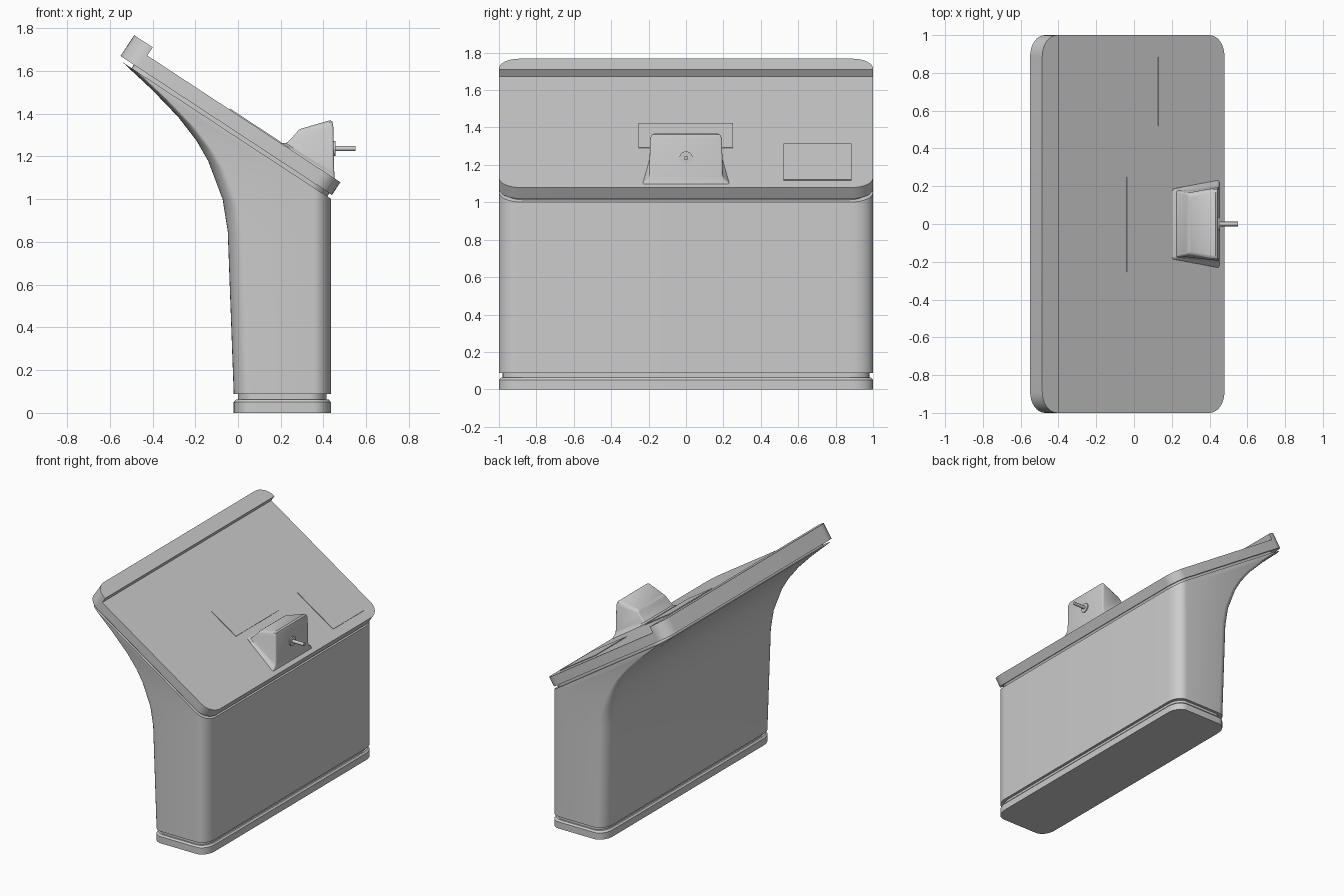
import bpy, bmesh, math
from mathutils import Matrix, Vector

if "Cube" in bpy.data.objects:
    bpy.data.objects.remove(bpy.data.objects["Cube"])

SLOPE = (1.02 - 1.67) / 0.99           # tilt of the desk top
N = Vector((-SLOPE, 0, 1)).normalized()  # its normal


def ring(xl, zl, xr, zr, wl=1.0, wr=None, rx=0.08, ry=0.11, square_right=False, seg=8):
    """Rounded rectangle in plan whose height runs evenly from zl (left) to zr (right)."""
    wr = wl if wr is None else wr
    pts = []
    for sx, sy, a0 in ((1, 1, 0), (-1, 1, 90), (-1, -1, 180), (1, -1, 270)):
        cx, w = (xr, wr) if sx > 0 else (xl, wl)
        if sx > 0 and square_right:
            pts.append((cx, sy * w))
            continue
        for i in range(seg + 1):
            a = math.radians(a0 + 90 * i / seg)
            pts.append((cx - sx * rx + rx * math.cos(a), sy * (w - ry) + ry * math.sin(a)))
    return [Vector((x, y, zl + (zr - zl) * (x - xl) / (xr - xl))) for x, y in pts]


def finish(bm, name, smooth=True):
    bmesh.ops.recalc_face_normals(bm, faces=bm.faces)
    me = bpy.data.meshes.new(name)
    bm.to_mesh(me)
    bm.free()
    ob = bpy.data.objects.new(name, me)
    bpy.context.collection.objects.link(ob)
    if smooth:
        bpy.ops.object.select_all(action='DESELECT')
        ob.select_set(True)
        bpy.context.view_layer.objects.active = ob
        bpy.ops.object.shade_smooth_by_angle(angle=math.radians(30))
    return ob


def loft(name, rings, smooth=True):
    bm = bmesh.new()
    vs = [[bm.verts.new(p) for p in r] for r in rings]
    n = len(vs[0])
    for a, b in zip(vs, vs[1:]):
        for i in range(n):
            j = (i + 1) % n
            bm.faces.new((a[i], a[j], b[j], b[i]))
    bm.faces.new(vs[0][::-1])
    bm.faces.new(vs[-1])
    return finish(bm, name, smooth)


def extruded(name, base, thickness):
    return loft(name, [base, [p + N * thickness for p in base]])


def cylinder(name, r, x0, x1, z, seg=20):
    bm = bmesh.new()
    m = Matrix.Translation(((x0 + x1) / 2, 0, z)) @ Matrix.Rotation(math.pi / 2, 4, 'Y')
    bmesh.ops.create_cone(bm, cap_ends=True, segments=seg, radius1=r, radius2=r,
                          depth=x1 - x0, matrix=m)
    return finish(bm, name)


def top_z(x, lift=0.0):
    return 1.67 + SLOPE * (x + 0.42) + lift


# Plinth with a small top chamfer, and the recessed groove above it
loft("plinth", [ring(-0.02, 0, 0.435, 0),
                ring(-0.02, 0.05, 0.435, 0.05),
                ring(-0.01, 0.062, 0.425, 0.062, 0.99)])
loft("plinth_groove", [ring(0.0, 0.055, 0.415, 0.055, 0.98),
                       ring(0.0, 0.1, 0.415, 0.1, 0.98)])

# Pedestal body flaring back under the desk top: left x, left z, right z
flare = [(-0.02, 0.088, 0.088), (-0.048, 0.85, 0.70), (-0.072, 1.0, 0.78),
         (-0.14, 1.18, 0.85), (-0.195, 1.275, 0.89), (-0.28, 1.385, 0.93),
         (-0.40, 1.51, 0.965), (-0.54, 1.641, 1.002)]
loft("pedestal_body", [ring(x, zl, 0.435, zr) for x, zl, zr in flare])

# Recessed neck between pedestal and desk top
neck = ring(-0.50, 1.61, 0.415, 1.61 + SLOPE * 0.915, 0.98)
extruded("desk_neck", neck, 0.035)

# Sloped desk top and the raised lip at its upper edge
extruded("desk_top", ring(-0.55, 1.67, 0.44, 1.02), 0.071)
lip_x = -0.55 + 0.104 * N.z
extruded("upper_lip", ring(-0.55, 1.67, lip_x, 1.67 + SLOPE * (lip_x + 0.55),
                           square_right=True), 0.117)

# Thin panels lying on the desk top
for name, x0, x1, y0, y1 in (("centre_panel", -0.042, 0.158, -0.255, 0.25),
                             ("side_panel", 0.125, 0.42, 0.52, 0.885)):
    quad = [Vector((x, y, top_z(x, -0.004))) for x, y in
            ((x0, y0), (x1, y0), (x1, y1), (x0, y1))]
    extruded(name, quad, 0.008)

# Wedge housing with flared foot and bevelled top
loft("wedge_housing", [
    ring(0.20, top_z(0.20, -0.01), 0.452, top_z(0.452, -0.01), 0.19, 0.235, 0.01, 0.01, seg=3),
    ring(0.205, top_z(0.205, 0.003), 0.452, top_z(0.452, 0.006), 0.187, 0.228, 0.01, 0.01, seg=3),
    ring(0.225, 1.262, 0.451, 1.118, 0.176, 0.207, 0.01, 0.01, seg=3),
    ring(0.24, 1.275, 0.45, 1.14, 0.172, 0.195, 0.01, 0.01, seg=3),
    ring(0.275, 1.312, 0.446, 1.34, 0.165, 0.193, 0.01, 0.01, seg=3),
    ring(0.281, 1.322, 0.442, 1.362, 0.158, 0.184, 0.01, 0.01, seg=3),
    ring(0.292, 1.329, 0.432, 1.37, 0.148, 0.17, 0.01, 0.01, seg=3)])

# Pin with its flange
cylinder("pin_flange", 0.035, 0.44, 0.456, 1.237)
cylinder("pin", 0.012, 0.44, 0.55, 1.237)
